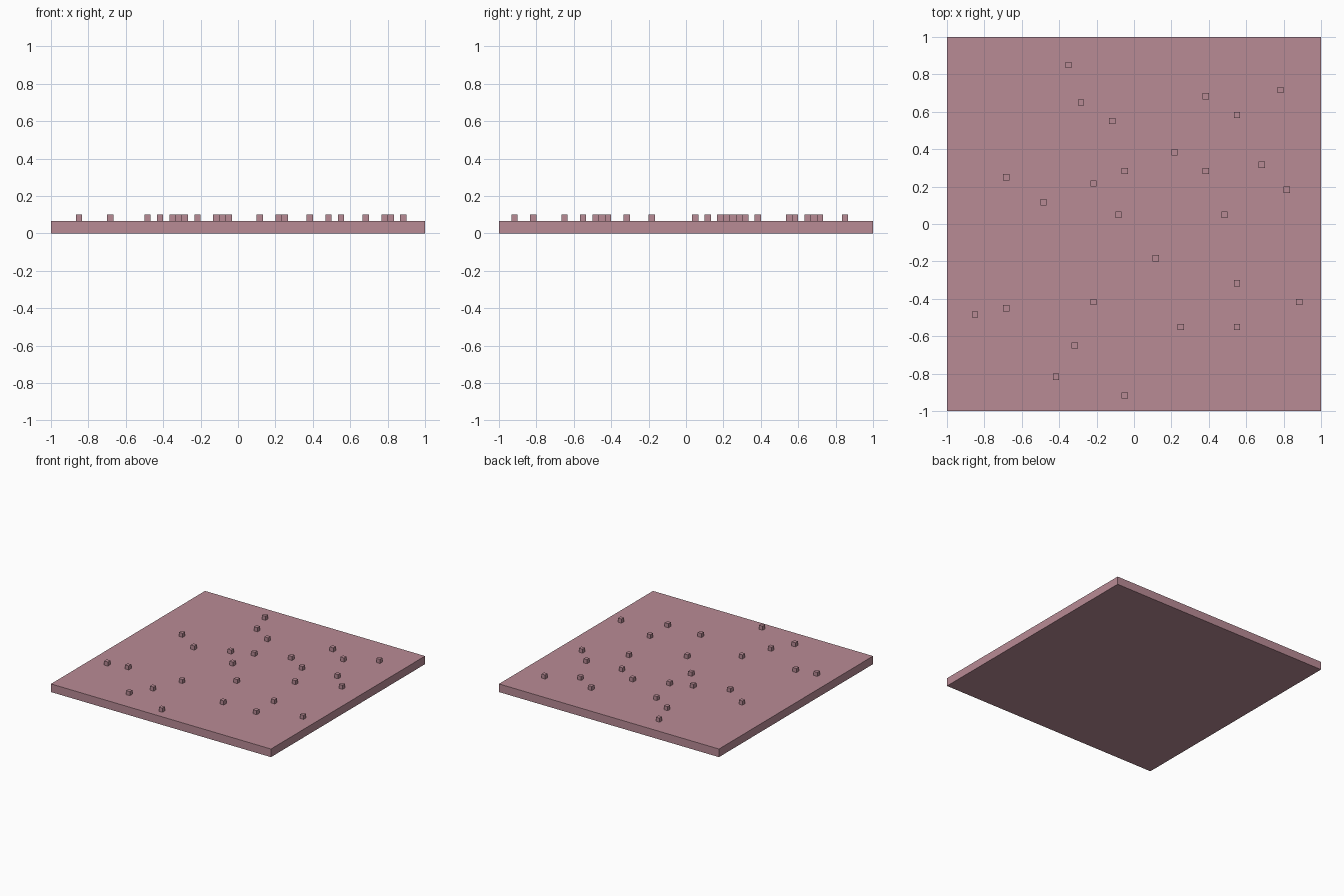
import bpy
import bmesh
from mathutils import Matrix, Vector

if "Cube" in bpy.data.objects:
    bpy.data.objects.remove(bpy.data.objects["Cube"], do_unlink=True)

U = 2 / 60  # one grid cell

# Single dusty pink material
pink = bpy.data.materials.new("dusty_pink")
pink.use_nodes = True
colour = (0.485, 0.258, 0.302, 1)
pink.diffuse_color = colour
bsdf = pink.node_tree.nodes["Principled BSDF"]
bsdf.inputs["Base Color"].default_value = colour
bsdf.inputs["Roughness"].default_value = 0.9


def boxes(name, items):
    """One object made of boxes, each given as (centre, size)."""
    bm = bmesh.new()
    for centre, size in items:
        m = Matrix.Translation(Vector(centre)) @ Matrix.Diagonal((*size, 1))
        bmesh.ops.create_cube(bm, size=1, matrix=m)
    mesh = bpy.data.meshes.new(name)
    bm.to_mesh(mesh)
    bm.free()
    mesh.materials.append(pink)
    ob = bpy.data.objects.new(name, mesh)
    bpy.context.collection.objects.link(ob)
    return ob


# Flat square slab, two cells thick
boxes("ground_slab", [((0, 0, U), (2, 2, 2 * U))])

# Small one-cell cubes scattered on top: (column, row) of each cell
cells = [
    (-11, 25), (-9, 19), (-4, 16), (11, 20), (23, 21), (16, 17), (6, 11),
    (11, 8), (-2, 8), (-7, 6), (-21, 7), (20, 9), (24, 5), (-15, 3),
    (-3, 1), (14, 1), (3, -6), (16, -10), (26, -13), (-7, -13), (-21, -14),
    (-26, -15), (7, -17), (16, -17), (-10, -20), (-13, -25), (-2, -28),
]
boxes("scattered_pebbles",
      [(((c + 0.5) * U, (r + 0.5) * U, 2.5 * U), (U, U, U)) for c, r in cells])
